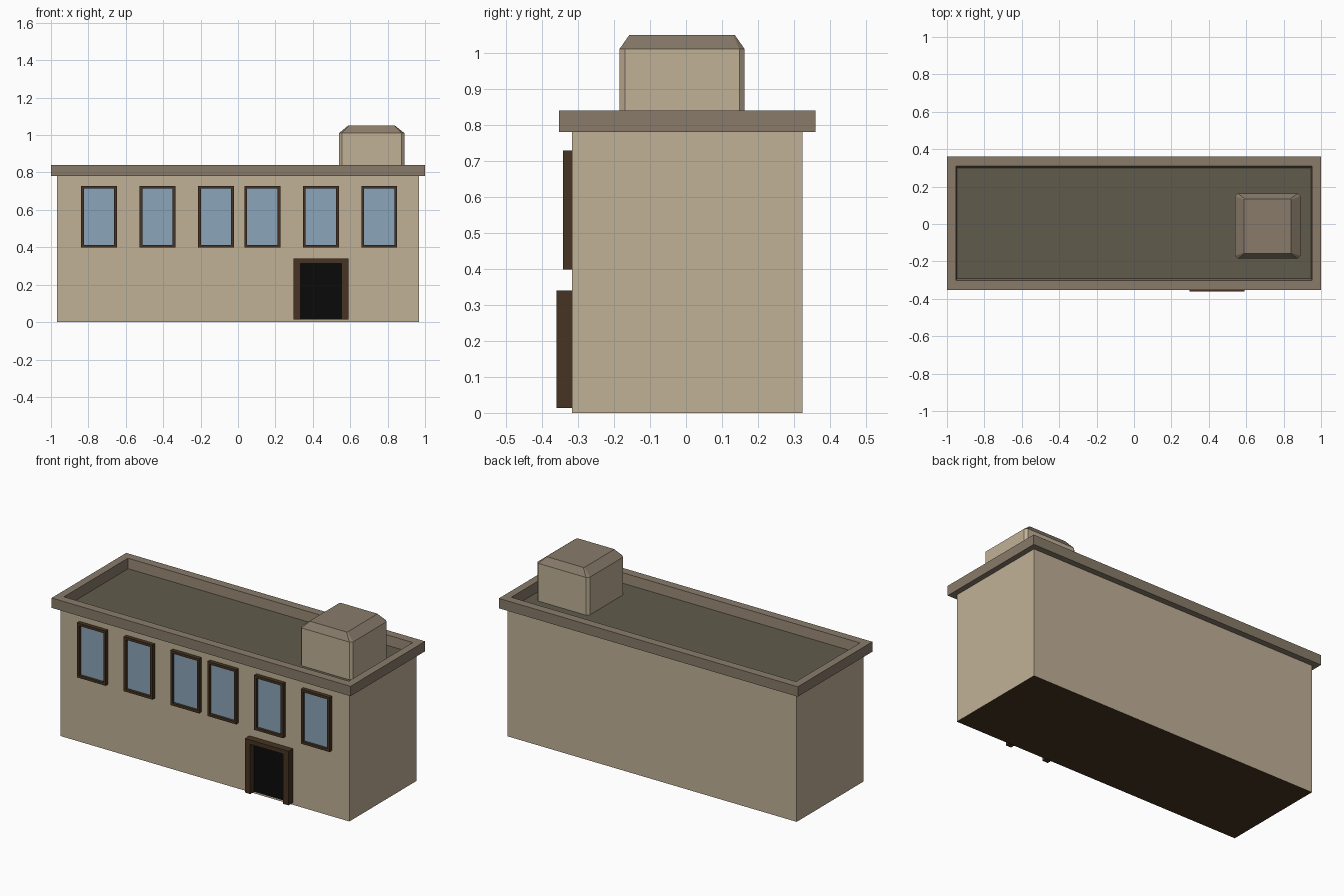
import bpy, bmesh

if "Cube" in bpy.data.objects:
    bpy.data.objects.remove(bpy.data.objects["Cube"])


def mat(name, r, g, b):
    def lin(c):
        c /= 255
        return c / 12.92 if c <= 0.04045 else ((c + 0.055) / 1.055) ** 2.4
    m = bpy.data.materials.new(name)
    m.diffuse_color = (lin(r), lin(g), lin(b), 1)
    m.use_nodes = True
    m.node_tree.nodes["Principled BSDF"].inputs["Base Color"].default_value = m.diffuse_color
    return m


WALL = mat("beige_wall", 193, 177, 151)
TRIM = mat("roof_trim", 137, 123, 106)
FLOOR = mat("roof_floor", 97, 91, 76)
WOOD = mat("dark_wood", 70, 52, 35)
GLASS = mat("blue_glass", 139, 165, 184)
BLACK = mat("black_door", 10, 10, 10)


def rect(x0, x1, y0, y1, z, c=0):
    """Horizontal rectangle loop, optionally with clipped corners."""
    if not c:
        return [(x0, y0, z), (x1, y0, z), (x1, y1, z), (x0, y1, z)]
    return [(x0 + c, y0, z), (x1 - c, y0, z), (x1, y0 + c, z), (x1, y1 - c, z),
            (x1 - c, y1, z), (x0 + c, y1, z), (x0, y1 - c, z), (x0, y0 + c, z)]


def loft(name, loops, mats, closed=False, rule=None):
    """Skin a list of loops; cap the ends, or join last to first if closed."""
    bm = bmesh.new()
    rows = [[bm.verts.new(p) for p in loop] for loop in loops]
    n = len(rows[0])
    pairs = list(zip(rows, rows[1:])) + ([(rows[-1], rows[0])] if closed else [])
    for a, b in pairs:
        for i in range(n):
            j = (i + 1) % n
            bm.faces.new((a[i], a[j], b[j], b[i]))
    if not closed:
        bm.faces.new(rows[0][::-1])
        bm.faces.new(rows[-1])
    bmesh.ops.recalc_face_normals(bm, faces=bm.faces[:])
    if rule:
        for f in bm.faces:
            f.material_index = rule(f)
    me = bpy.data.meshes.new(name)
    bm.to_mesh(me)
    bm.free()
    for m in mats:
        me.materials.append(m)
    ob = bpy.data.objects.new(name, me)
    bpy.context.collection.objects.link(ob)
    return ob


def box(name, x0, x1, y0, y1, z0, z1, m):
    return loft(name, [rect(x0, x1, y0, y1, z0), rect(x0, x1, y0, y1, z1)], [m])


# Main block: beige sides, roof floor on top, dark underside
loft("building_body",
     [rect(-0.967, 0.967, -0.317, 0.323, 0), rect(-0.967, 0.967, -0.317, 0.323, 0.782)],
     [WALL, FLOOR, WOOD],
     rule=lambda f: 1 if f.normal.z > 0.5 else 2 if f.normal.z < -0.5 else 0)

# Overhanging parapet ring around the roof
loft("roof_parapet",
     [rect(-0.945, 0.945, -0.292, 0.30, 0.78), rect(-1, 1, -0.353, 0.36, 0.78),
      rect(-1, 1, -0.353, 0.36, 0.84), rect(-0.953, 0.953, -0.302, 0.309, 0.84)],
     [TRIM], closed=True)

# Rooftop box with clipped corners and a sloped cap
loft("rooftop_box",
     [rect(0.54, 0.89, -0.185, 0.163, 0.781, 0.015),
      rect(0.54, 0.89, -0.185, 0.163, 1.01, 0.015),
      rect(0.588, 0.84, -0.157, 0.135, 1.05, 0.004)],
     [WALL, TRIM], rule=lambda f: int(f.normal.z > 0.2))


def front_rect(x0, x1, z0, z1, y):
    return [(x0, y, z0), (x1, y, z0), (x1, y, z1), (x0, y, z1)]


# Upper windows: frame ring with recessed glass plate
for k, cx in enumerate((-0.743, -0.43, -0.118, 0.13, 0.443, 0.755)):
    o = (cx - 0.096, cx + 0.096, 0.398, 0.728)
    i = (cx - 0.081, cx + 0.081, 0.413, 0.713)
    loft(f"window_frame_{k + 1}",
         [front_rect(*o, -0.315), front_rect(*o, -0.341),
          front_rect(*i, -0.341), front_rect(*i, -0.315)], [WOOD], closed=True)
    box(f"window_glass_{k + 1}", i[0], i[1], -0.326, -0.317, i[2], i[3], GLASS)

# Door: U-shaped frame profile around a dark panel
U = [(0.298, 0.013), (0.334, 0.013), (0.334, 0.314), (0.554, 0.314),
     (0.554, 0.013), (0.59, 0.013), (0.59, 0.34), (0.298, 0.34)]
loft("door_frame", [[(x, y, z) for x, z in U] for y in (-0.36, -0.315)], [WOOD])
box("door_panel", 0.334, 0.554, -0.323, -0.316, 0.013, 0.314, BLACK)
